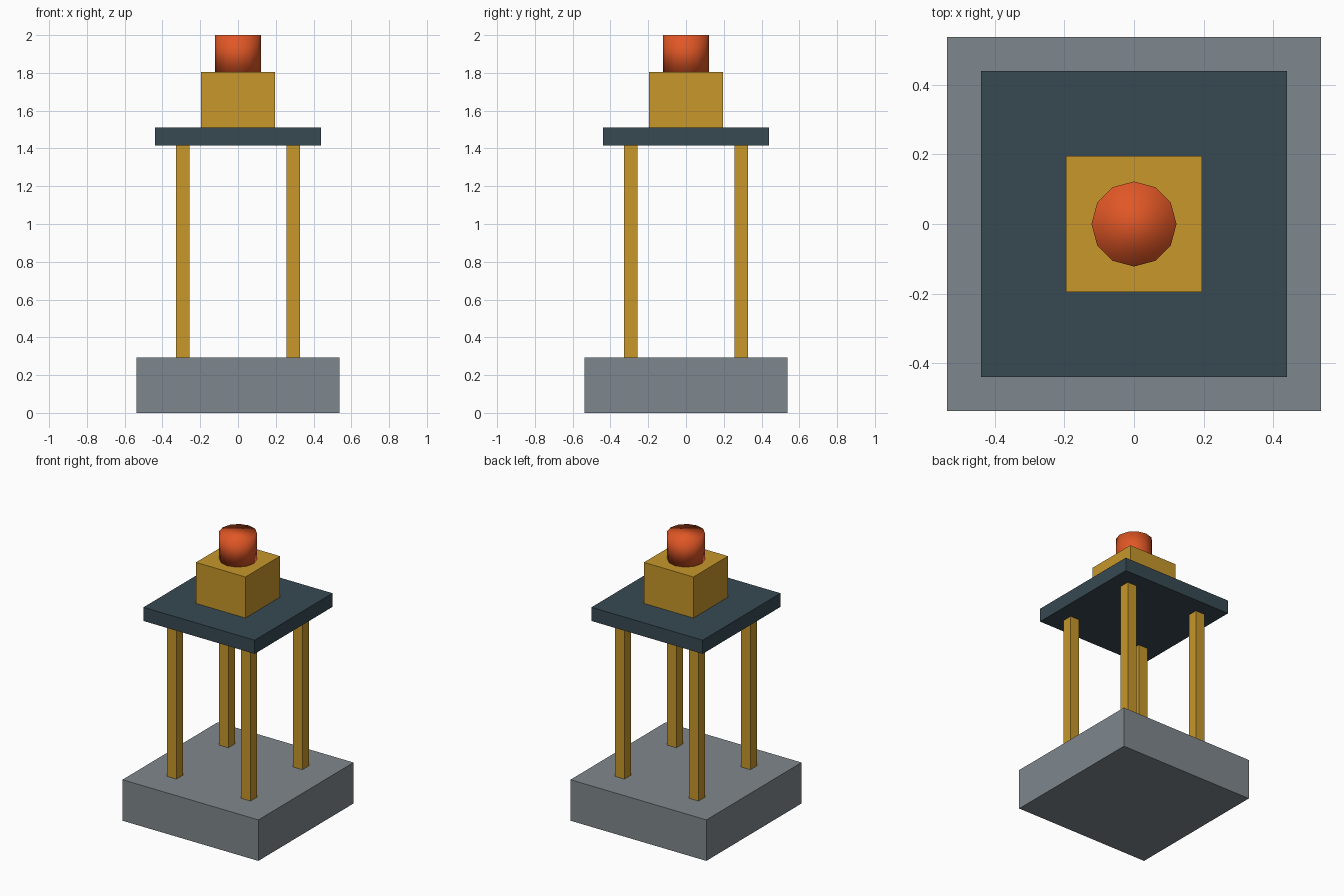
import bpy

if "Cube" in bpy.data.objects:
    bpy.data.objects.remove(bpy.data.objects["Cube"], do_unlink=True)

U = 2 / 41  # one design unit; the whole tower is 41 units high


def make_material(name, rgb):
    mat = bpy.data.materials.new(name)
    mat.use_nodes = True
    colour = (*rgb, 1)
    mat.diffuse_color = colour
    for node in mat.node_tree.nodes:
        if node.type == "BSDF_PRINCIPLED":
            node.inputs["Base Color"].default_value = colour
    return mat


def box(name, width, bottom, top, mat, x=0, y=0):
    """Square block given in design units."""
    bpy.ops.mesh.primitive_cube_add(size=1, location=(x * U, y * U, (bottom + top) / 2 * U))
    obj = bpy.context.object
    obj.name = name
    obj.scale = (width * U, width * U, (top - bottom) * U)
    bpy.ops.object.transform_apply(location=False, rotation=False, scale=True)
    obj.data.materials.append(mat)
    return obj


stone = make_material("stone grey", (0.212, 0.242, 0.266))
ochre = make_material("ochre", (0.571, 0.309, 0.024))
slate = make_material("dark slate", (0.038, 0.067, 0.084))
orange = make_material("orange red", (0.75, 0.095, 0.019))

# Foundation, platform and cabin
box("base", 22, 0, 6, stone)
box("platform", 18, 29, 31, slate)
box("cabin", 8, 31, 37, ochre)

# Four posts
for side, x in (("left", 6), ("right", -6)):
    for end, y in (("front", -6), ("back", 6)):
        box(f"{end}_{side}_post", 1.5, 6, 29, ochre, x, y)

# Beacon, smooth all over
bpy.ops.mesh.primitive_cylinder_add(vertices=12, radius=2.5 * U, depth=4 * U, location=(0, 0, 39 * U))
beacon = bpy.context.object
beacon.name = "beacon"
beacon.data.materials.append(orange)
bpy.ops.object.shade_smooth()
